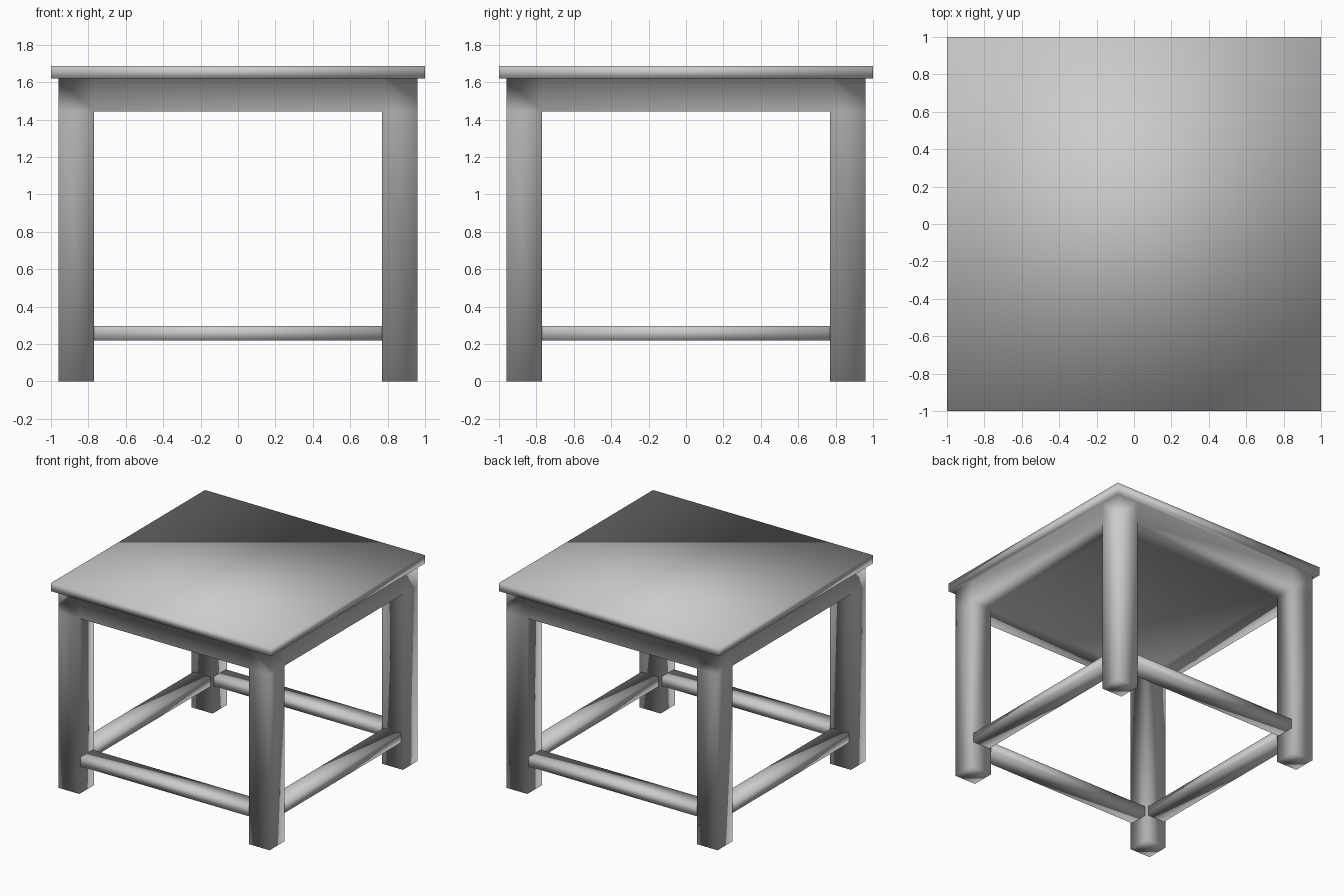
import bpy, bmesh
from mathutils import Matrix

if "Cube" in bpy.data.objects:
    bpy.data.objects.remove(bpy.data.objects["Cube"])

TOP, UNDER, APRON = 1.687, 1.62, 1.443
GRID = [-0.96, -0.77, 0.77, 0.96]
LEVELS = [UNDER, APRON, 0.0]


def finish(name, bm):
    bmesh.ops.recalc_face_normals(bm, faces=bm.faces)
    for f in bm.faces:
        f.smooth = True
    me = bpy.data.meshes.new(name)
    bm.to_mesh(me)
    bm.free()
    ob = bpy.data.objects.new(name, me)
    bpy.context.collection.objects.link(ob)
    return ob


# Table body: top slab, solid apron block and legs as one smooth mesh
bm = bmesh.new()
cache = {}


def vert(i, j, l):
    if (i, j, l) not in cache:
        cache[i, j, l] = bm.verts.new((GRID[i], GRID[j], LEVELS[l]))
    return cache[i, j, l]


def level(i, j):
    # 0 = underside of the slab, 1 = apron block, 2 = leg
    if not (0 <= i <= 2 and 0 <= j <= 2):
        return 0
    return 2 if i != 1 and j != 1 else 1


def wall(p, q, a, b):
    for l in range(min(a, b), max(a, b)):
        bm.faces.new([vert(*p, l), vert(*q, l), vert(*q, l + 1), vert(*p, l + 1)])


for i in range(3):
    for j in range(3):
        l = level(i, j)
        bm.faces.new([vert(i, j, l), vert(i, j + 1, l),
                      vert(i + 1, j + 1, l), vert(i + 1, j, l)])
for k in range(4):
    for m in range(3):
        wall((k, m), (k, m + 1), level(k - 1, m), level(k, m))
        wall((m, k), (m + 1, k), level(m, k - 1), level(m, k))

# Slab sides, top and the overhang around the apron
corners = [(-1, -1), (1, -1), (1, 1), (-1, 1)]
low = [bm.verts.new((x, y, UNDER)) for x, y in corners]
high = [bm.verts.new((x, y, TOP)) for x, y in corners]
rims = [[(n, 0) for n in range(4)], [(3, n) for n in range(4)],
        [(3 - n, 3) for n in range(4)], [(0, 3 - n) for n in range(4)]]
bm.faces.new(high)
for k in range(4):
    n = (k + 1) % 4
    bm.faces.new([low[k], low[n], high[n], high[k]])
    bm.faces.new([low[n], low[k]] + [vert(*p, 0) for p in rims[k]])
finish("table_body", bm)


# Stretchers between the legs
def stretcher(name, centre, size):
    bm = bmesh.new()
    bmesh.ops.create_cube(bm, size=1, matrix=Matrix.Translation(centre)
                          @ Matrix.Diagonal((*size, 1)))
    finish(name, bm)


for s, y_name, x_name in ((-1, "front", "left"), (1, "back", "right")):
    stretcher(y_name + "_stretcher", (0, s * 0.865, 0.258), (1.54, 0.155, 0.078))
    stretcher(x_name + "_stretcher", (s * 0.865, 0, 0.258), (0.155, 1.54, 0.078))
